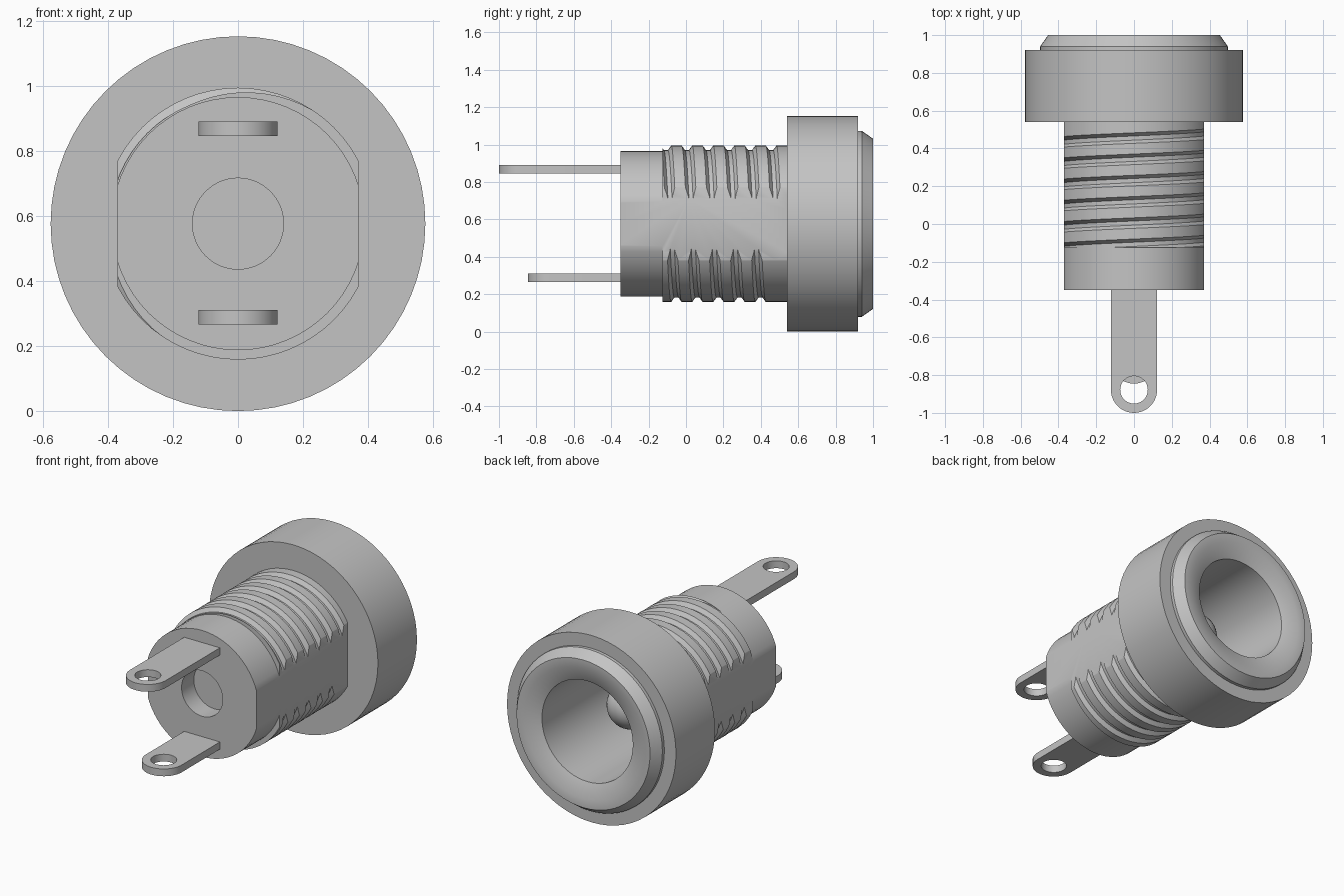
import bpy
import bmesh
from math import sin, cos, pi, radians

if "Cube" in bpy.data.objects:
    bpy.data.objects.remove(bpy.data.objects["Cube"], do_unlink=True)

SIDES = 64
AXIS_Z = 0.576
FLAT_X = 0.37
CREST, ROOT, CORE = 0.418, 0.394, 0.389
START, END, LAST_GROOVE = -0.125, 0.54, 0.48
PITCH = 0.1125
BORE, PIN = 0.31, 0.14

grey = bpy.data.materials.new("plain_grey")
grey.use_nodes = True
grey.diffuse_color = (0.55, 0.55, 0.55, 1)
grey.node_tree.nodes["Principled BSDF"].inputs["Base Color"].default_value = grey.diffuse_color


def activate(obj):
    bpy.ops.object.select_all(action="DESELECT")
    obj.select_set(True)
    bpy.context.view_layer.objects.active = obj


def lathe(name, profile_at, flats=False):
    """Spin a (y, radius) profile, which may vary with angle, about the y axis."""
    bm = bmesh.new()
    columns = []
    for i in range(SIDES + 1):
        a = 2 * pi * i / SIDES
        columns.append([bm.verts.new((r * sin(a), y, AXIS_Z + r * cos(a)))
                        for y, r in profile_at(a)])
    for left, right in zip(columns, columns[1:]):
        for j in range(len(left) - 1):
            bm.faces.new((left[j], left[j + 1], right[j + 1], right[j]))
    bmesh.ops.remove_doubles(bm, verts=bm.verts[:], dist=1e-5)
    bmesh.ops.dissolve_degenerate(bm, edges=bm.edges[:], dist=1e-5)
    if flats:
        for side in (-1, 1):
            bmesh.ops.bisect_plane(bm, geom=bm.verts[:] + bm.edges[:] + bm.faces[:],
                                   plane_co=(side * FLAT_X, 0, 0),
                                   plane_no=(side, 0, 0), clear_outer=True)
            rim = [e for e in bm.edges if e.is_boundary]
            bmesh.ops.holes_fill(bm, edges=rim, sides=0)
    bmesh.ops.recalc_face_normals(bm, faces=bm.faces[:])
    mesh = bpy.data.meshes.new(name)
    bm.to_mesh(mesh)
    bm.free()
    mesh.materials.append(grey)
    obj = bpy.data.objects.new(name, mesh)
    bpy.context.collection.objects.link(obj)
    activate(obj)
    bpy.ops.object.shade_smooth_by_angle(angle=radians(30))
    return obj


# Helical groove: flat root with sloping walls
def groove_rows(a):
    rows = []
    for turn in range(-4, 8):
        centre = 0.005 + PITCH * (turn + a / (2 * pi))
        root = ROOT if centre < LAST_GROOVE else CREST
        rows += [(centre - 0.028, CREST), (centre - 0.011, root),
                 (centre + 0.011, root), (centre + 0.028, CREST)]
    return rows


def radius_at(rows, y):
    for (y0, r0), (y1, r1) in zip(rows, rows[1:]):
        if y0 <= y <= y1:
            return r0 + (r1 - r0) * (y - y0) / (y1 - y0)
    return CREST


def barrel_profile(a):
    rows = groove_rows(a)
    first = (START, radius_at(rows, START))
    thread = [first if y < START else (END, CREST) if y > END else (y, r)
              for y, r in rows]
    rear = [(-0.23, 0), (-0.23, PIN), (-0.35, PIN), (-0.35, CORE), (START, CORE), first]
    bore = [(END, CREST), (END, BORE), (-0.1, BORE), (-0.1, PIN)]
    tip = [(0.53 + PIN * sin(t * pi / 16), PIN * cos(t * pi / 16)) for t in range(8)]
    return rear + thread + bore + tip + [(0.53 + PIN, 0)]


# Threaded barrel with two flats, bore, centre pin and rear recess
lathe("threaded_barrel", barrel_profile, flats=True)

# Wide collar with a bevelled lip and countersunk mouth
collar = [(0.54, BORE), (0.54, 0.576), (0.92, 0.576), (0.92, 0.497), (0.94, 0.497),
          (1.0, 0.455), (1.0, 0.4), (0.96, BORE), (0.54, BORE)]
lathe("collar", lambda a: collar)


# Solder tabs with a rounded end and an eyelet
def tab(name, end_y, z, half=0.122, hole=0.073):
    eye = end_y + half
    outline = [(half, -0.3), (-half, -0.3)]
    outline += [(-half * cos(i * pi / 24), eye - half * sin(i * pi / 24)) for i in range(25)]
    ring = [(hole * cos(i * pi / 16), eye + hole * sin(i * pi / 16)) for i in range(32)]
    curve = bpy.data.curves.new(name, "CURVE")
    curve.dimensions = "2D"
    curve.fill_mode = "BOTH"
    curve.extrude = 0.0225
    for points in (outline, ring):
        spline = curve.splines.new("POLY")
        spline.points.add(len(points) - 1)
        for p, (x, y) in zip(spline.points, points):
            p.co = (x, y, 0, 1)
        spline.use_cyclic_u = True
    curve.materials.append(grey)
    obj = bpy.data.objects.new(name, curve)
    obj.location.z = z
    bpy.context.collection.objects.link(obj)
    activate(obj)
    bpy.ops.object.convert(target="MESH")
    bpy.ops.object.shade_smooth_by_angle(angle=radians(30))


tab("upper_tab", -1.0, 0.868)
tab("lower_tab", -0.845, 0.288)
